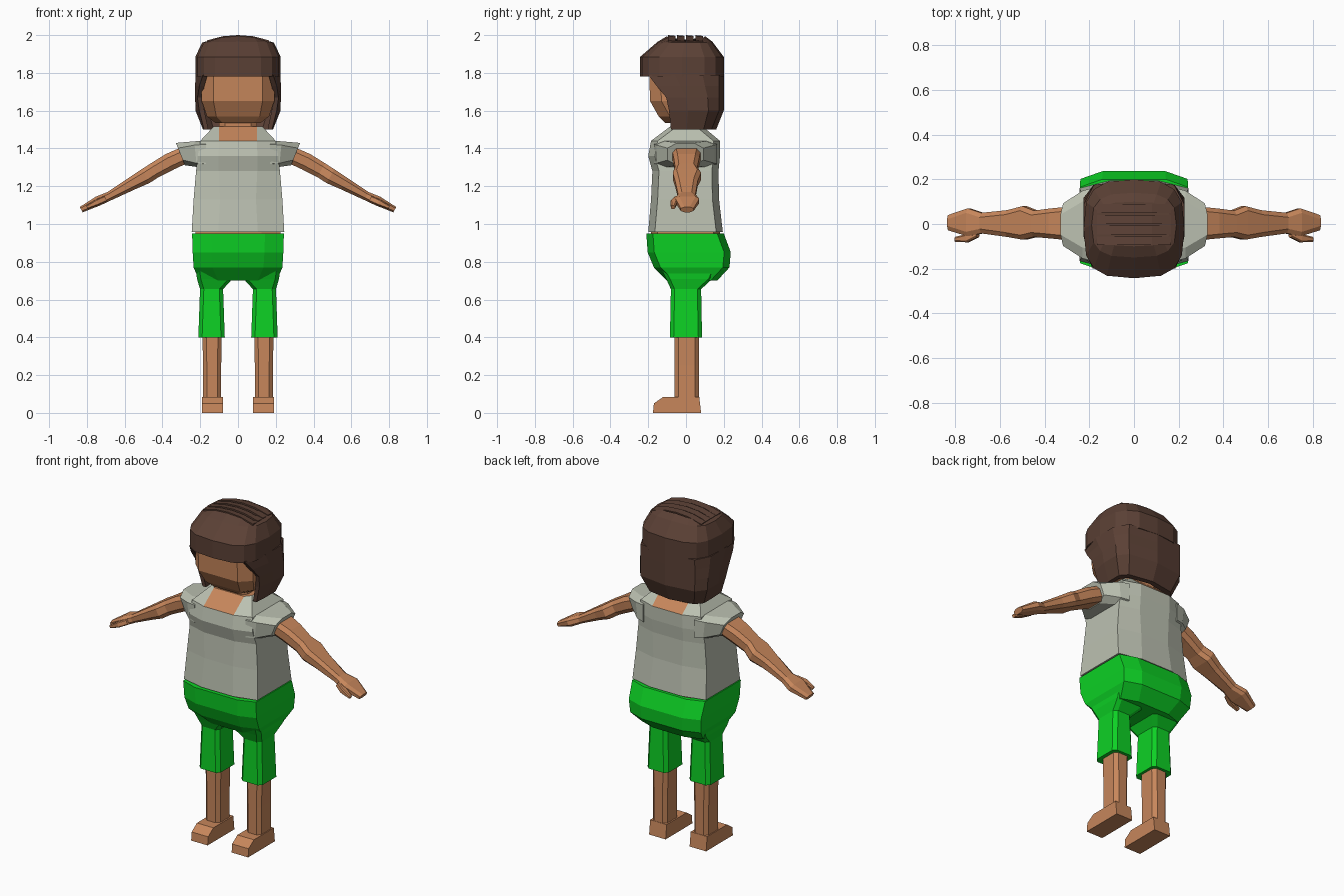
import bpy, bmesh, math
from mathutils import Vector

cube = bpy.data.objects.get("Cube")
if cube:
    bpy.data.objects.remove(cube, do_unlink=True)


def material(name, rgb):
    m = bpy.data.materials.new(name)
    m.use_nodes = True
    m.diffuse_color = (*rgb, 1)
    m.node_tree.nodes["Principled BSDF"].inputs["Base Color"].default_value = (*rgb, 1)
    return m


SKIN = material("skin", (0.57, 0.24, 0.105))
HAIR = material("dark brown hair", (0.105, 0.052, 0.036))
SHIRT = material("pale grey cloth", (0.50, 0.53, 0.44))
GREEN = material("bright green cloth", (0.004, 0.64, 0.018))
ACROSS = Vector((1, 0, 0))


def section(center, half, y0, y1, cu=0.02, cy=0.02, u=ACROSS):
    """Chamfered rectangle, spanned by direction u and the y axis."""
    c, u = Vector(center), Vector(u).normalized()
    flat = [(-half, y0 + cy), (-half + cu, y0), (half - cu, y0), (half, y0 + cy),
            (half, y1 - cy), (half - cu, y1), (-half + cu, y1), (-half, y1 - cy)]
    return [c + u * a + Vector((0, b, 0)) for a, b in flat]


def loft(name, rings, mats, mirror=False):
    """Skin a closed body through rings of equal point count."""
    bm = bmesh.new()
    rows = [[bm.verts.new(p) for p in r] for r in rings]
    n = len(rows[0])
    for a, b in zip(rows, rows[1:]):
        for i in range(n):
            j = (i + 1) % n
            bm.faces.new((a[i], a[j], b[j], b[i]))
    bm.faces.new(rows[0][::-1])
    bm.faces.new(rows[-1])
    bmesh.ops.recalc_face_normals(bm, faces=bm.faces)
    me = bpy.data.meshes.new(name)
    bm.to_mesh(me)
    bm.free()
    for m in mats:
        me.materials.append(m)
    ob = bpy.data.objects.new(name, me)
    bpy.context.collection.objects.link(ob)
    if mirror:
        ob.modifiers.new("mirror", 'MIRROR').use_axis = (True, False, False)
    return ob


# Feet: side profile extruded across, slightly narrower on top
foot = [(-0.175, 0), (-0.17, 0.05), (-0.12, 0.085), (0.07, 0.085), (0.08, 0)]
loft("foot", [[(x, y, z) for y, z in foot] for x in (0.08, 0.19)], [SKIN], True)

# Lower legs
loft("lower_leg", [section((0.137, 0, z), h, -0.06, 0.068)
                   for z, h in ((0.07, 0.048), (0.25, 0.048), (0.45, 0.052))], [SKIN], True)

# Shorts: seat and two legs
seat = [(0.64, 0.12, -0.045, 0.075), (0.70, 0.205, -0.10, 0.165), (0.77, 0.235, -0.17, 0.23),
        (0.85, 0.24, -0.203, 0.237), (0.95, 0.243, -0.21, 0.2)]
loft("shorts_seat", [section((0, 0, z), h, a, b, 0.10, 0.035)
                     for z, h, a, b in seat[1:]], [GREEN])
short_leg = [(0.40, 0.14, 0.07, -0.085, 0.085), (0.655, 0.14, 0.061, -0.08, 0.08),
             (0.71, 0.123, 0.094, -0.105, 0.14), (0.80, 0.125, 0.105, -0.15, 0.18)]
loft("shorts_leg", [section((x, 0, z), h, a, b) for z, x, h, a, b in short_leg],
     [GREEN], True)

# Waist sliver between shorts and shirt
loft("waist", [section((0, 0, z), 0.225, -0.185, 0.18, 0.1, 0.035) for z in (0.93, 0.98)], [SKIN])

# Shirt body with bare skin at the neckline
body = [(0.957, 0.245, -0.20, 0.195, 0.14), (1.13, 0.235, -0.185, 0.175, 0.14),
        (1.28, 0.222, -0.178, 0.172, 0.12), (1.36, 0.213, -0.20, 0.18, 0.11),
        (1.44, 0.20, -0.185, 0.18, 0.10), (1.515, 0.13, -0.085, 0.09, 0.03)]
shirt = loft("shirt_body", [section((0, 0, z), h, a, b, c, 0.035)
                            for z, h, a, b, c in body], [SHIRT, SKIN])
for f in shirt.data.polygons:
    if f.center.z > 1.45 and abs(f.center.x) < 0.02:
        f.material_index = 1

# Sleeves
loft("sleeve", [section((0.17, 0, 1.37), 0.072, -0.17, 0.165, 0.02, 0.05, (0, 0, 1)),
                section((0.225, 0, 1.37), 0.068, -0.155, 0.15, 0.02, 0.05, (0.1, 0, 1)),
                section((0.305, 0, 1.37), 0.064, -0.098, 0.092, 0.03, 0.05, (0.38, 0, 0.93))],
     [SHIRT], True)

# Arms and hands, running out and down
SLOPE = (0.49, 0, 0.87)
arm = [(0.26, 1.375, 0.045, -0.075, 0.08), (0.36, 1.33, 0.046, -0.065, 0.07),
       (0.44, 1.285, 0.042, -0.058, 0.06), (0.49, 1.253, 0.042, -0.07, 0.08),
       (0.56, 1.215, 0.035, -0.058, 0.062), (0.68, 1.148, 0.024, -0.042, 0.05),
       (0.74, 1.122, 0.026, -0.055, 0.07), (0.83, 1.076, 0.016, -0.028, 0.04)]
loft("arm", [section((x, 0, z), h, a, b, h * 0.5, 0.02, SLOPE) for x, z, h, a, b in arm],
     [SKIN], True)
thumb = [(0.70, 1.135, 0.016, -0.06, -0.03), (0.745, 1.115, 0.016, -0.082, -0.045),
         (0.80, 1.088, 0.01, -0.08, -0.058)]
loft("thumb", [section((x, 0, z), h, a, b, 0.005, 0.006, SLOPE) for x, z, h, a, b in thumb],
     [SKIN], True)

# Neck and head
loft("neck", [section((0, 0, z), 0.1, -0.08, 0.085, 0.03, 0.03) for z in (1.46, 1.6)], [SKIN])
head = [(1.535, 0.12, -0.11, 0.1, 0.04), (1.57, 0.165, -0.145, 0.12, 0.05),
        (1.65, 0.192, -0.19, 0.13, 0.062), (1.80, 0.192, -0.195, 0.13, 0.062)]
loft("head", [section((0, 0, z), h, a, b, c, 0.06) for z, h, a, b, c in head], [SKIN])


# Hair cap: rounded box rings with a gently crowned top
def round_ring(z, hx, yf, yb, crown=0.0):
    def soft(v):
        return math.copysign(abs(v) ** 0.65, v) if abs(v) > 1e-6 else 0.0
    pts = []
    for i in range(16):
        t = math.tau * i / 16
        sx, sy = soft(math.cos(t)), soft(math.sin(t))
        pts.append((hx * sx, (yf + yb) / 2 + (yb - yf) / 2 * sy, z - crown * sx * sx))
    return pts


loft("hair_cap", [round_ring(1.78, 0.226, -0.243, 0.2), round_ring(1.885, 0.226, -0.243, 0.2),
                  round_ring(1.965, 0.19, -0.15, 0.14, 0.005),
                  round_ring(1.995, 0.165, -0.1, 0.1, 0.028)], [HAIR])

# Thin combed ridges on the crown
for k in range(4):
    y = -0.095 + 0.048 * k
    strip = [(-0.165, 1.968), (-0.08, 1.99), (0, 1.996), (0.08, 1.99), (0.165, 1.968)]
    loft("hair_ridge", [[(x, y, z - 0.01), (x, y, z + 0.004), (x, y + 0.04, z), (x, y + 0.04, z - 0.01)]
                        for x, z in strip], [HAIR])


# Hair around the sides and back, open at the face
def open_ring(z, hx, xf, yf, yb):
    half = [(xf, yf), (hx, yf + 0.35 * (yb - yf)), (hx, yf + 0.72 * (yb - yf)),
            (hx * 0.8, yb - 0.025)]
    outer = half + [(0, yb)] + [(-x, y) for x, y in reversed(half)]
    inner = [(x * 0.87, y if y == yf else y - 0.03) for x, y in reversed(outer)]
    return [(x, y, z) for x, y in outer + inner]


loft("hair_sides", [open_ring(1.50, 0.185, 0.18, -0.08, 0.16), open_ring(1.60, 0.225, 0.205, -0.09, 0.2),
                    open_ring(1.67, 0.227, 0.215, -0.105, 0.2), open_ring(1.73, 0.227, 0.205, -0.155, 0.2),
                    open_ring(1.79, 0.225, 0.185, -0.2, 0.2)], [HAIR])
